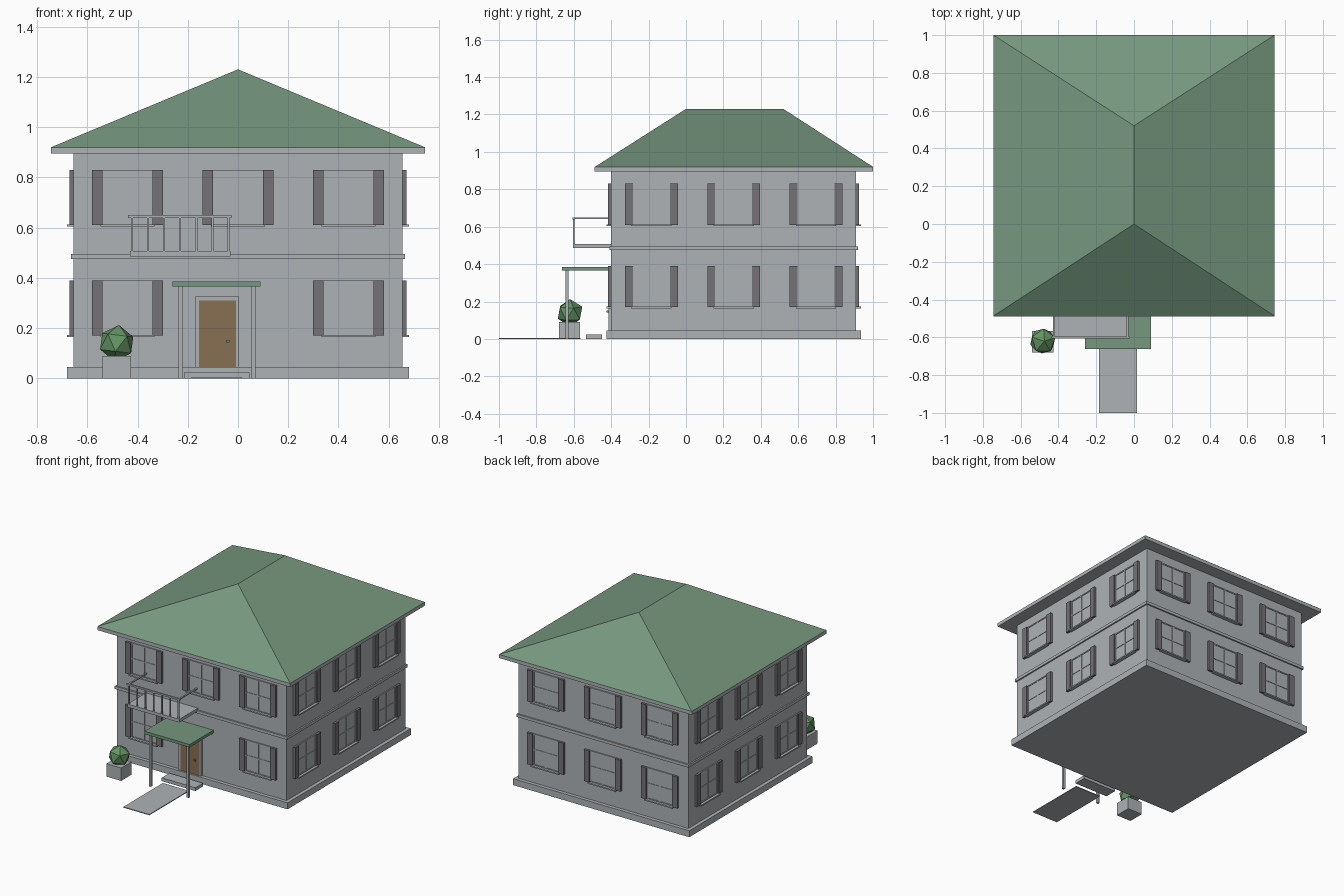
import bpy, bmesh, math
from mathutils import Matrix, Vector

if "Cube" in bpy.data.objects:
    bpy.data.objects.remove(bpy.data.objects["Cube"])

def material(name, rgb):
    m = bpy.data.materials.new(name)
    m.diffuse_color = (*rgb, 1)
    m.use_nodes = True
    m.node_tree.nodes["Principled BSDF"].inputs["Base Color"].default_value = m.diffuse_color
    return m

STONE = material("stone grey", (0.43, 0.45, 0.47))
SHUTTER = material("shutter grey", (0.18, 0.17, 0.18))
ROOF = material("roof green", (0.18, 0.31, 0.21))
LEAF = material("leaf green", (0.13, 0.30, 0.13))
DOOR = material("door brown", (0.25, 0.16, 0.085))
CY = 0.255          # house centre in y
HALF = 0.655        # half width of the walls

def finish(name, bm, mat):
    bmesh.ops.recalc_face_normals(bm, faces=bm.faces)
    me = bpy.data.meshes.new(name)
    bm.to_mesh(me)
    bm.free()
    me.materials.append(mat)
    ob = bpy.data.objects.new(name, me)
    bpy.context.collection.objects.link(ob)
    return ob

def boxes(name, mat, spans, matrix=Matrix()):
    """One object from several boxes given as (x0, x1, y0, y1, z0, z1)."""
    bm = bmesh.new()
    for x0, x1, y0, y1, z0, z1 in spans:
        c = Vector((x0 + x1, y0 + y1, z0 + z1)) / 2
        s = Matrix.Diagonal((x1 - x0, y1 - y0, z1 - z0, 1))
        bmesh.ops.create_cube(bm, size=1, matrix=matrix @ Matrix.Translation(c) @ s)
    return finish(name, bm, mat)

def storey(name, half, z0, z1):
    return boxes(name, STONE, [(-half, half, CY - half, CY + half, z0, z1)])

# House body
storey("foundation", 0.68, 0, 0.045)
storey("walls", HALF, 0.045, 0.9)
storey("belt_course", 0.665, 0.475, 0.495)
storey("eaves", 0.744, 0.895, 0.92)

# Hipped roof
bm = bmesh.new()
e, y0, y1 = 0.744, -0.487, 1.0
a, b, c, d = [bm.verts.new((x, y, 0.92)) for x, y in ((-e, y0), (e, y0), (e, y1), (-e, y1))]
f, g = bm.verts.new((0, 0, 1.23)), bm.verts.new((0, 0.52, 1.23))
for face in ((a, b, f), (b, c, g, f), (c, d, g), (d, a, f, g), (d, c, b, a)):
    bm.faces.new(face)
finish("hip_roof", bm, ROOF)

# Windows, in a frame where the wall is y = 0 and outside is -y
def window(name, matrix):
    w, h = 0.1, 0.11
    boxes(name + "_pane", STONE, [(-w, w, -0.004, 0.004, -h, h)], matrix)
    boxes(name + "_bars", STONE, [
        (-0.004, 0.004, -0.008, 0, -h, h), (-w, w, -0.0075, 0, -0.004, 0.004),
        (-w, w, -0.008, 0, h - 0.008, h), (-w, w, -0.008, 0, -h, 0.008 - h),
        (-w, 0.008 - w, -0.008, 0, -h, h), (w - 0.008, w, -0.008, 0, -h, h)], matrix)
    boxes(name + "_sill", STONE, [(-0.108, 0.108, -0.025, 0, -h - 0.006, -h + 0.003)], matrix)
    boxes(name + "_shutters", SHUTTER,
          [(s * 0.12 - 0.021, s * 0.12 + 0.021, -0.016, 0, -h, h) for s in (-1, 1)], matrix)

for i, side in enumerate(("front", "right", "back", "left")):
    turn = Matrix.Translation((0, CY, 0)) @ Matrix.Rotation(i * math.pi / 2, 4, "Z")
    for level, z in (("lower", 0.28), ("upper", 0.72)):
        for col in (-1, 0, 1):
            if (side, level, col) != ("front", "lower", 0):
                window(f"{side}_{level}_window_{col + 2}",
                       turn @ Matrix.Translation((col * 0.44, -HALF, z)))

# Door with frame and knob
boxes("door_frame", STONE, [(-0.171, -0.155, -0.415, -0.39, 0.045, 0.325),
                            (-0.008, 0.004, -0.415, -0.39, 0.045, 0.325),
                            (-0.155, -0.008, -0.415, -0.39, 0.31, 0.325)])
boxes("door", DOOR, [(-0.155, -0.008, -0.412, -0.39, 0.045, 0.31)])
boxes("door_knob", LEAF, [(-0.048, -0.034, -0.425, -0.41, 0.142, 0.152)])

# Porch: canopy, posts, step and path
boxes("canopy", ROOF, [(-0.26, 0.09, -0.662, -0.4, 0.365, 0.385)])
boxes("porch_posts", STONE, [(x - 0.008, x + 0.008, -0.645, -0.629, 0, 0.365)
                             for x in (-0.229, 0.062)])
boxes("step", STONE, [(-0.215, 0.045, -0.535, -0.45, 0, 0.023)])
boxes("path", STONE, [(-0.185, 0.015, -1.0, -0.565, 0, 0.006)])

# Balcony with railing
boxes("balcony_floor", STONE, [(-0.43, -0.03, -0.605, -0.4, 0.485, 0.507)])
boxes("balcony_rails", STONE, [(-0.437, -0.025, -0.607, -0.595, 0.639, 0.65)] +
      [(x - 0.005, x + 0.005, -0.6, -0.4, 0.64, 0.649) for x in (-0.425, -0.035)])
boxes("balusters", STONE, [(x - 0.004, x + 0.004, -0.605, -0.597, 0.507, 0.64)
                           for x in (-0.422 + i * 0.064 for i in range(7))])

# Potted shrub
boxes("planter", STONE, [(-0.54, -0.426, -0.68, -0.566, 0, 0.09)])
bm = bmesh.new()
bmesh.ops.create_icosphere(bm, subdivisions=1, radius=0.073,
                           matrix=Matrix.Translation((-0.483, -0.62, 0.14))
                           @ Matrix.Rotation(0.12, 4, "Y") @ Matrix.Rotation(0.3, 4, "Z"))
finish("shrub", bm, LEAF)
